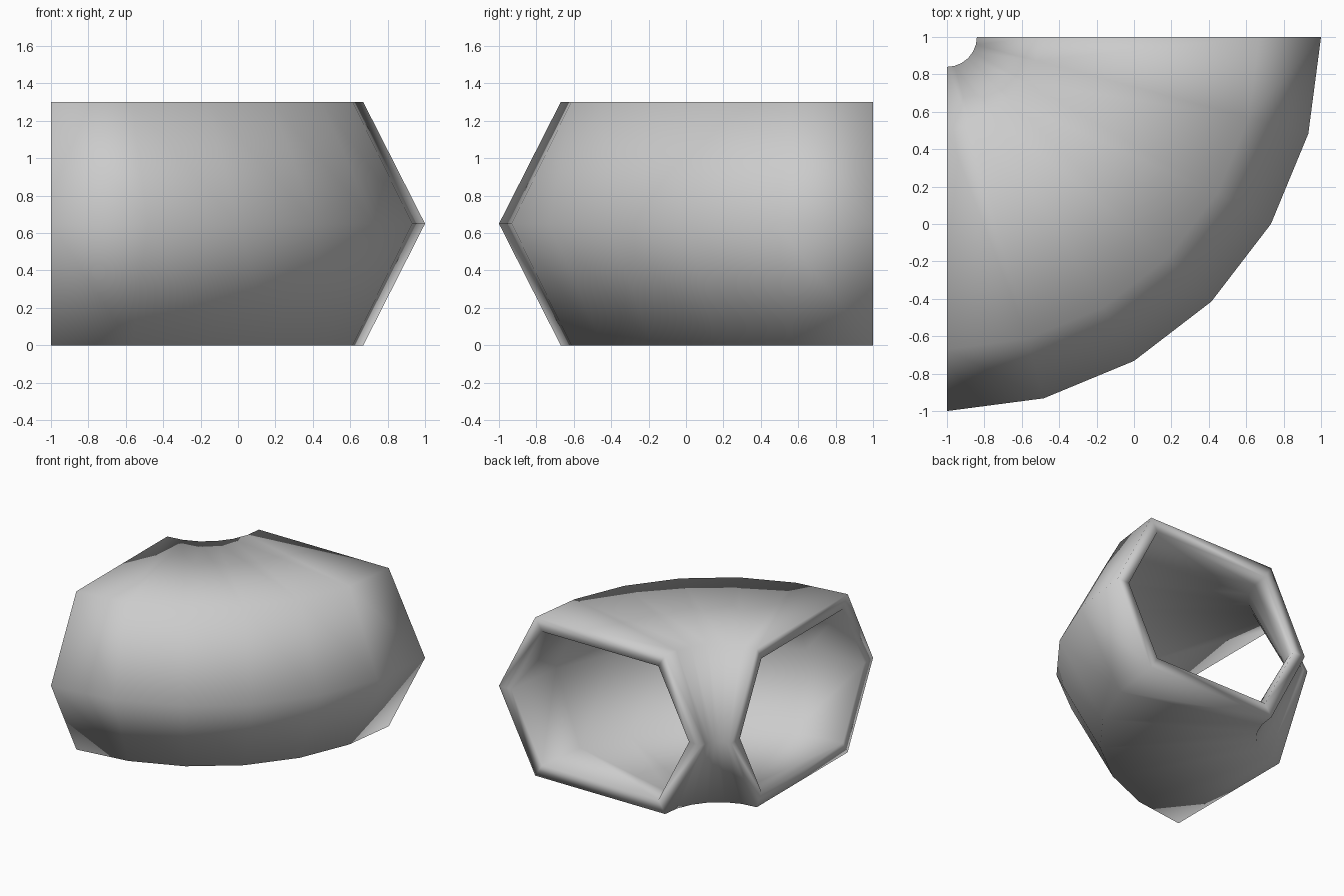
import bpy, bmesh
from math import sin, cos, pi

if "Cube" in bpy.data.objects:
    bpy.data.objects.remove(bpy.data.objects["Cube"])

STEPS = 6            # segments around the quarter bend
HALF_H, T = 0.65, 0.1
MID_R = 1.08         # bend radius of the tube centre, about corner (-1, 1)


def hexagon(point, flat, half_h):
    """Hexagon section as (radius, height), points facing in and out."""
    return [(MID_R + r, HALF_H + z) for r, z in (
        (point, 0), (flat, half_h), (-flat, half_h),
        (-point, 0), (-flat, -half_h), (flat, -half_h))]


def sweep(bm, section):
    """Sweep the section through a quarter turn, return the rings."""
    rings = []
    for i in range(STEPS + 1):
        a = pi / 2 * i / STEPS
        rings.append([bm.verts.new((-1 + r * cos(a), 1 - r * sin(a), z))
                      for r, z in section])
    for a, b in zip(rings, rings[1:]):
        bridge(bm, a, b)
    return rings


def bridge(bm, a, b):
    for i in range(6):
        j = (i + 1) % 6
        bm.faces.new((a[i], a[j], b[j], b[i]))


bm = bmesh.new()
# outer and inner walls
outer = sweep(bm, hexagon(0.92, 0.59, HALF_H))
inner = sweep(bm, hexagon(0.92 - 1.12 * T, 0.59 - 0.61 * T, HALF_H - T))
# rims at both open ends
for end in (0, -1):
    bridge(bm, outer[end], inner[end])
bmesh.ops.recalc_face_normals(bm, faces=bm.faces)
for f in bm.faces:
    f.smooth = True

mesh = bpy.data.meshes.new("curved_hex_tube")
bm.to_mesh(mesh)
bm.free()
bpy.context.collection.objects.link(bpy.data.objects.new("curved_hex_tube", mesh))
